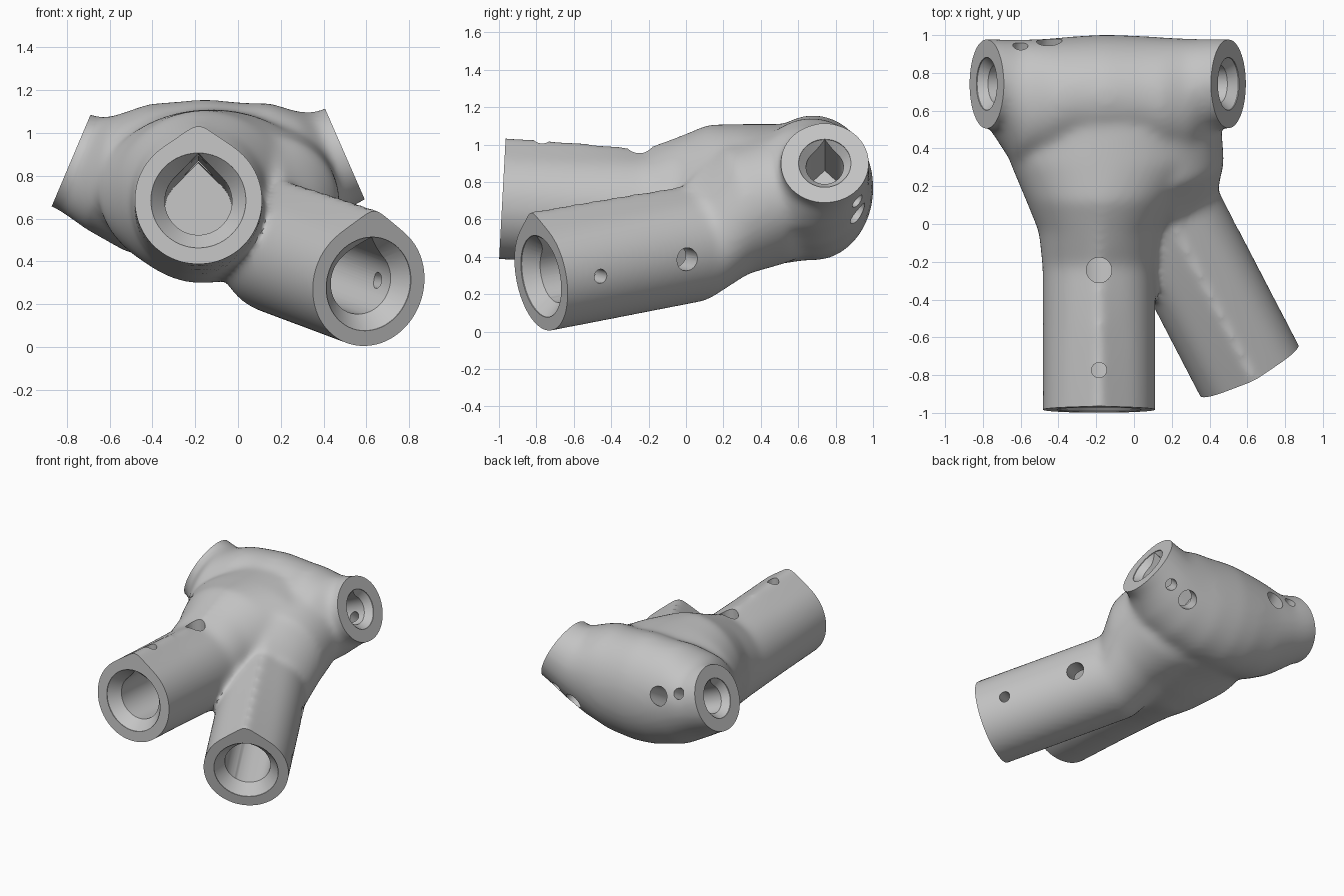
import bpy, bmesh, math
from mathutils import Vector, Matrix

cube = bpy.data.objects.get("Cube")
if cube:
    bpy.data.objects.remove(cube, do_unlink=True)

UP = Vector((0, 0, 1))


def frame(n):
    """Side and up vectors of the plane across n."""
    n = Vector(n).normalized()
    side = n.cross(UP).normalized()
    return n, side, side.cross(n).normalized()


def loft(bm, sections, count=64):
    """Closed skin through sections: (centre, direction, half width, half height, peak)."""
    rings = []
    for centre, direction, w, h, peak in sections:
        _, side, up = frame(direction)
        a = math.acos(1 / peak)
        ring = []
        for i in range(count):
            f = 2 * math.pi * i / count
            off = min(f, 2 * math.pi - f)
            rho = 1 / math.cos(max(0, a - off))
            p = Vector(centre) + side * (w * rho * math.sin(f)) + up * (h * rho * math.cos(f))
            ring.append(bm.verts.new(p))
        rings.append(ring)
    for r, s in zip(rings, rings[1:]):
        for i in range(count):
            j = (i + 1) % count
            bm.faces.new((r[i], r[j], s[j], s[i]))
    bm.faces.new(rings[0])
    bm.faces.new(rings[-1])


def make_object(name, bm):
    bmesh.ops.recalc_face_normals(bm, faces=bm.faces)
    mesh = bpy.data.meshes.new(name)
    bm.to_mesh(mesh)
    bm.free()
    obj = bpy.data.objects.new(name, mesh)
    bpy.context.collection.objects.link(obj)
    return obj


# Sockets: end centre, outward axis, radius, mouth radius, bore radius, depth,
# pin hole direction, and (distance from end, radius) of each pin hole
SOCKETS = {
    "straight": ((-.185, -.983, .685), (0, -1, .054), .297, .222, .157, .86,
                 (0, 0, 1), ((.21, .04), (.74, .067))),
    "angled": ((.61, -.775, .295), (.455, -.875, -.17), .293, .222, .157, .86,
               (.88, .46, -.12), ((.21, .038), (.74, .062))),
    "right": ((-.78, .742, .87), (-.92, 0, .39), .234, .14, .1, .42,
              (.2, .82, .48), ((.14, .04), (.3, .065))),
    "left": ((.5, .742, .9), (.915, 0, .4), .234, .14, .1, .42,
             (.28, .74, -.62), ((.14, .04), (.3, .065))),
}


def along(name, t):
    """Point on a socket axis, t inward from its end."""
    c, n = SOCKETS[name][:2]
    return Vector(c) - Vector(n).normalized() * t


# Body: overlapping lofted shells, later fused into one skin
bm = bmesh.new()
y_axis, x_axis = (0, 1, 0), (1, 0, 0)
loft(bm, [
    (along("straight", -.15), y_axis, .299, .3, 1.22),
    (along("straight", .4), y_axis, .299, .3, 1.18),
    (along("straight", .76), y_axis, .3, .306, 1.1),
    ((-.18, -.04, .675), y_axis, .325, .36, 1.03),
    ((-.165, .12, .7), y_axis, .405, .405, 1.01),
    ((-.13, .32, .717), y_axis, .525, .393, 1),
    ((-.12, .5, .735), y_axis, .51, .375, 1),
    ((-.14, .72, .745), y_axis, .42, .35, 1),
])
inward = -Vector(SOCKETS["angled"][1])
loft(bm, [
    (along("angled", -.15), inward, .295, .296, 1.23),
    (along("angled", .6), inward, .295, .296, 1.17),
    (along("angled", .94), inward, .295, .296, 1.14),
    ((.14, .26, .645), (-.2, .95, .2), .345, .345, 1.03),
    ((.06, .55, .73), y_axis, .4, .36, 1),
    ((-.05, .72, .75), y_axis, .36, .3, 1),
])
left_n = SOCKETS["left"][1]
right_in = -Vector(SOCKETS["right"][1])
loft(bm, [
    (along("right", -.15), right_in, .234, .228, 1.02),
    (along("right", .04), right_in, .238, .235, 1.02),
    ((-.64, .65, .815), (1, 0, -.25), .325, .275, 1),
    ((-.47, .66, .79), (1, 0, -.15), .32, .35, 1),
    ((-.3, .68, .768), x_axis, .315, .378, 1),
    ((-.15, .68, .768), x_axis, .323, .39, 1),
    ((.05, .68, .77), x_axis, .315, .37, 1),
    ((.2, .665, .8), (1, 0, .15), .32, .345, 1),
    ((.34, .67, .825), (1, 0, .25), .31, .285, 1),
    (along("left", .06), left_n, .238, .235, 1.03),
    (along("left", -.15), left_n, .234, .225, 1.03),
])
body = make_object("tube_connector", bm)
remesh = body.modifiers.new("fuse", 'REMESH')
remesh.mode = 'VOXEL'
remesh.voxel_size = .018
soften = body.modifiers.new("soften", 'SMOOTH')
soften.factor = .5
soften.iterations = 30

# Cutters: flat end, chamfered bore and pin holes of each socket
cutters = []
for name, (c, n, radius, mouth, bore, depth, pin, pins) in SOCKETS.items():
    bm = bmesh.new()
    axis, side, up = frame(n)
    rot = Matrix((side, up, axis)).transposed().to_4x4()
    size = Matrix.Diagonal((.9, .9, .4, 1))
    bmesh.ops.create_cube(bm, size=1,
                          matrix=Matrix.Translation(along(name, -.2)) @ rot @ size)
    cutters.append(make_object(name + "_end_cutter", bm))

    bm = bmesh.new()
    loft(bm, [(along(name, -.05), n, bore, bore, 1.41),
              (along(name, depth), n, bore, bore, 1.41)])
    cutters.append(make_object(name + "_bore_cutter", bm))

    bm = bmesh.new()
    loft(bm, [(along(name, -.02), n, mouth, mouth, 1),
              (along(name, .005), n, mouth, mouth, 1),
              (along(name, 1.25 * (mouth - bore)), n, bore, bore, 1)])
    cutters.append(make_object(name + "_mouth_cutter", bm))

    q = Vector(pin).normalized().to_track_quat('Z', 'Y').to_matrix().to_4x4()
    for t, r in pins:
        bm = bmesh.new()
        bmesh.ops.create_cone(bm, cap_ends=True, segments=32, radius1=r, radius2=r, depth=.6,
                              matrix=Matrix.Translation(along(name, t)) @ q
                              @ Matrix.Translation((0, 0, .3)))
        cutters.append(make_object(name + "_pin_cutter", bm))

for cutter in cutters:
    cutter.hide_render = True
    cut = body.modifiers.new(cutter.name, 'BOOLEAN')
    cut.operation = 'DIFFERENCE'
    cut.solver = 'MANIFOLD'
    cut.object = cutter

# Apply everything and drop the cutters
graph = bpy.context.evaluated_depsgraph_get()
final = bpy.data.meshes.new_from_object(body.evaluated_get(graph))
body.modifiers.clear()
body.data = final
for cutter in cutters:
    bpy.data.objects.remove(cutter, do_unlink=True)

# Single grey finish
grey = bpy.data.materials.new("plain_grey")
grey.use_nodes = True
colour = (.55, .55, .55, 1)
grey.diffuse_color = colour
grey.node_tree.nodes["Principled BSDF"].inputs["Base Color"].default_value = colour
final.materials.clear()
final.materials.append(grey)

bpy.ops.object.select_all(action='DESELECT')
body.select_set(True)
bpy.context.view_layer.objects.active = body
bpy.ops.object.shade_smooth_by_angle(angle=math.radians(30))
